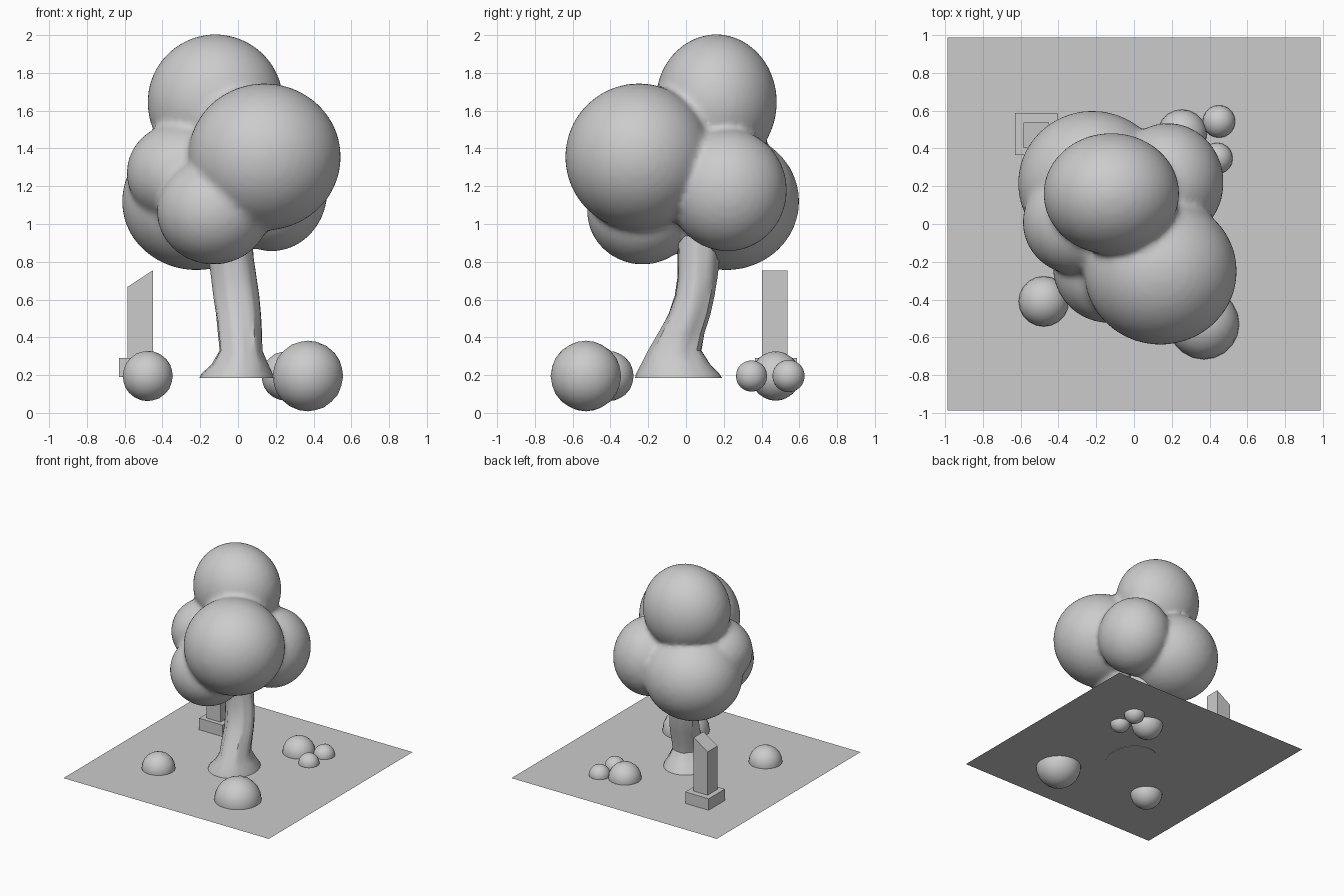
import bpy, bmesh, math
from mathutils import Matrix, Vector

if "Cube" in bpy.data.objects:
    bpy.data.objects.remove(bpy.data.objects["Cube"])

GROUND = 0.19
grey = bpy.data.materials.new("plain grey")
grey.diffuse_color = (0.6, 0.6, 0.6, 1)
grey.use_nodes = True
grey.node_tree.nodes["Principled BSDF"].inputs["Base Color"].default_value = grey.diffuse_color


def finish(name, bm, smooth=False):
    bmesh.ops.recalc_face_normals(bm, faces=bm.faces)
    for f in bm.faces:
        f.smooth = smooth
    me = bpy.data.meshes.new(name)
    bm.to_mesh(me)
    bm.free()
    me.materials.append(grey)
    ob = bpy.data.objects.new(name, me)
    bpy.context.collection.objects.link(ob)
    return ob


def ball(bm, centre, radii, sub):
    m = Matrix.Translation(centre) @ Matrix.Diagonal((*radii, 1))
    bmesh.ops.create_icosphere(bm, subdivisions=sub, radius=1, matrix=m)


def box(name, x0, x1, y0, y1, z0, z1):
    bm = bmesh.new()
    m = Matrix.Translation(((x0 + x1) / 2, (y0 + y1) / 2, (z0 + z1) / 2))
    m = m @ Matrix.Diagonal((x1 - x0, y1 - y0, z1 - z0, 1))
    bmesh.ops.create_cube(bm, size=1, matrix=m)
    return finish(name, bm)


# ground sheet
bm = bmesh.new()
bmesh.ops.create_grid(bm, x_segments=1, y_segments=1, size=0.988,
                      matrix=Matrix.Translation((0, 0, GROUND)))
for f in bm.faces:
    if f.normal.z < 0:
        f.normal_flip()
me = bpy.data.meshes.new("ground_sheet")
bm.to_mesh(me)
bm.free()
me.materials.append(grey)
bpy.context.collection.objects.link(bpy.data.objects.new("ground_sheet", me))

# leafy crown: overlapping blobs fused into one soft surface
blobs = [
    ((-0.12, 0.16, 1.645), (0.36, 0.322, 0.36)),
    ((0.14, -0.25, 1.355), (0.405, 0.39, 0.39)),
    ((-0.13, -0.23, 1.07), (0.30, 0.295, 0.285)),
    ((-0.30, 0.01, 1.27), (0.29, 0.28, 0.27)),
    ((-0.22, 0.215, 1.12), (0.395, 0.385, 0.365)),
    ((0.18, 0.22, 1.18), (0.295, 0.315, 0.325)),
]
bm = bmesh.new()
for c, r in blobs:
    ball(bm, c, r, 4)
crown = finish("leafy_crown", bm, True)
rm = crown.modifiers.new("fuse", 'REMESH')
rm.mode = 'VOXEL'
rm.voxel_size = 0.022
rm.use_smooth_shade = True
sm = crown.modifiers.new("soften", 'SMOOTH')
sm.factor = 0.5
sm.iterations = 5

# leaning trunk with flared foot and bark ridges: z, x0, x1, y0, y1
rings = [
    (0.185, -0.205, 0.19, -0.27, 0.19),
    (0.205, -0.195, 0.185, -0.265, 0.18),
    (0.26, -0.14, 0.16, -0.235, 0.13),
    (0.33, -0.10, 0.13, -0.20, 0.085),
    (0.42, -0.11, 0.128, -0.15, 0.10),
    (0.52, -0.12, 0.122, -0.095, 0.13),
    (0.62, -0.135, 0.112, -0.06, 0.15),
    (0.72, -0.145, 0.097, -0.045, 0.165),
    (0.82, -0.155, 0.082, -0.045, 0.175),
    (1.0, -0.17, 0.07, -0.05, 0.19),
]
N = 28
bm = bmesh.new()
loops = []
for z, x0, x1, y0, y1 in rings:
    depth = 0.035 * min(1, (z - 0.185) / 0.15)
    loop = []
    for i in range(N):
        a = math.tau * i / N
        k = 1 + depth * (math.sin(7 * a + 3 * z) + 0.6 * math.sin(11 * a - 4 * z) - 0.5)
        loop.append(bm.verts.new(((x0 + x1) / 2 + k * (x1 - x0) / 2 * math.cos(a),
                                  (y0 + y1) / 2 + k * (y1 - y0) / 2 * math.sin(a), z)))
    loops.append(loop)
for lo, hi in zip(loops, loops[1:]):
    for i in range(N):
        j = (i + 1) % N
        bm.faces.new((lo[i], lo[j], hi[j], hi[i]))
bm.faces.new(loops[0])
bm.faces.new(loops[-1])
trunk = finish("trunk", bm, True)
bpy.context.view_layer.objects.active = trunk
trunk.select_set(True)
bpy.ops.object.shade_smooth_by_angle(angle=math.radians(40))

# round bushes, half sunk through the ground sheet
bushes = [
    ("bush_left", -0.478, -0.41, 0.133),
    ("bush_front", 0.37, -0.53, 0.187),
    ("bush_back_large", 0.255, 0.475, 0.131),
    ("bush_back_corner", 0.45, 0.543, 0.086),
    ("bush_back_small", 0.44, 0.347, 0.083),
]
for name, x, y, r in bushes:
    bm = bmesh.new()
    ball(bm, (x, y, 0.195), (r, r, r), 3)
    finish(name, bm, True)

# pillar with a slanted top on a square plinth
box("pillar_plinth", -0.63, -0.405, 0.365, 0.588, GROUND, 0.29)
pillar = box("pillar", -0.585, -0.45, 0.402, 0.537, 0.27, 0.755)
for v in pillar.data.vertices:
    if v.co.z > 0.5 and v.co.x < -0.5:
        v.co.z = 0.667
